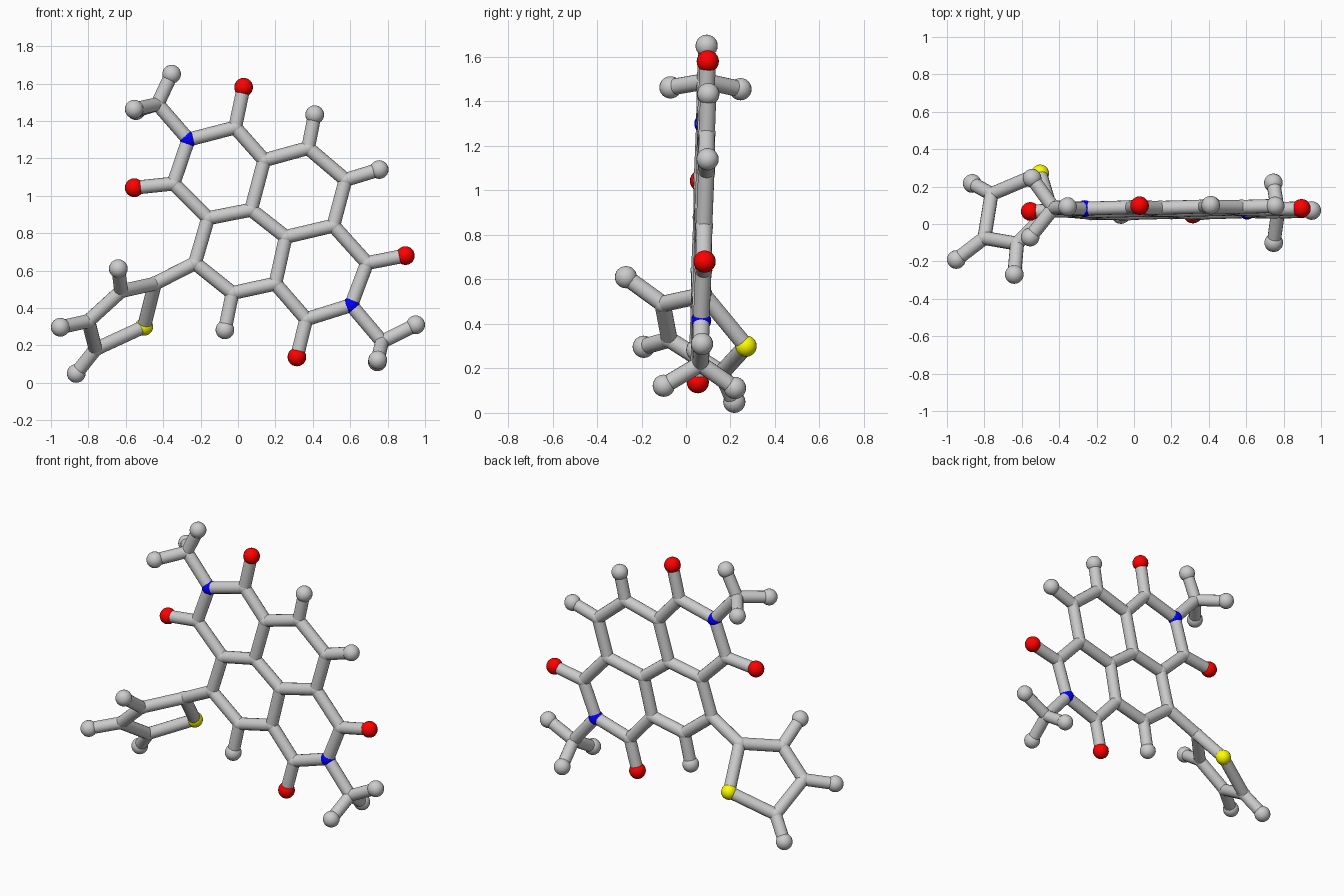
import bpy, bmesh
from mathutils import Vector, Matrix

if "Cube" in bpy.data.objects:
    bpy.data.objects.remove(bpy.data.objects["Cube"])

BOND_R = 0.037


def sheet(x, z):
    """Point on the slightly tilted plane of the fused rings."""
    return Vector((x, 0.042 + 0.035 * z + 0.02 * x, z))


# Flat fused-ring core, given as (x, z)
core = {
    "carbon": [(-.015, 1.365), (.14, 1.19), (.375, 1.255), (.575, 1.085), (.51, .84),
               (.255, .78), (.07, .925), (-.16, .88), (-.345, 1.065), (-.23, .64),
               (-.03, .48), (.20, .53), (.365, .34), (.69, .64),
               (-.43, 1.49), (.77, .22)],
    "nitrogen": [(-.265, 1.30), (.605, .415)],
    "oxygen": [(.03, 1.58), (-.555, 1.043), (.315, .138), (.895, .68)],
    "hydrogen": [(.41, 1.433), (.755, 1.14), (-.07, .283), (-.355, 1.65), (.95, .31)],
    "sulfur": [],
}
atoms = {kind: [sheet(*p) for p in pts] for kind, pts in core.items()}

# Twisted five-sided ring and the out-of-plane methyl ends, as (x, y, z)
atoms["carbon"] += [Vector(p) for p in (
    (-.445, .08, .53), (-.625, -.105, .49), (-.80, -.075, .33), (-.762, .16, .18))]
atoms["sulfur"] += [Vector((-.502, .27, .30))]
atoms["hydrogen"] += [Vector(p) for p in (
    (-.64, -.27, .61), (-.95, -.19, .297), (-.865, .217, .05),
    (-.555, -.07, 1.463), (-.545, .245, 1.455),
    (.747, -.10, .122), (.745, .22, .112))]

# Ball radius and colour per kind; grey balls have no material
style = {
    "carbon": (.040, None),
    "hydrogen": (.05, None),
    "oxygen": (.05, (1, .0, .0, 1)),
    "nitrogen": (.045, (.0, .0, 1, 1)),
    "sulfur": (.048, (1, 1, .0, 1)),
}


def finish(name, bm, colour=None):
    mesh = bpy.data.meshes.new(name)
    bm.to_mesh(mesh)
    bm.free()
    obj = bpy.data.objects.new(name, mesh)
    bpy.context.collection.objects.link(obj)
    if colour:
        mat = bpy.data.materials.new(name + "_colour")
        mat.diffuse_color = colour
        mat.use_nodes = True
        mat.node_tree.nodes["Principled BSDF"].inputs["Base Color"].default_value = mat.diffuse_color
        mesh.materials.append(mat)
    bpy.ops.object.select_all(action='DESELECT')
    obj.select_set(True)
    bpy.context.view_layer.objects.active = obj
    bpy.ops.object.shade_smooth_by_angle()


# Balls, one object per kind
for kind, (radius, colour) in style.items():
    bm = bmesh.new()
    for p in atoms[kind]:
        bmesh.ops.create_uvsphere(bm, u_segments=20, v_segments=12, radius=radius,
                                  matrix=Matrix.Translation(p))
    finish(kind + "_balls", bm, colour)

# Rods join every pair of balls that sit within bonding distance
everything = [(kind, p) for kind, pts in atoms.items() for p in pts]
bm = bmesh.new()
for i, (ka, a) in enumerate(everything):
    for kb, b in everything[i + 1:]:
        hydrogens = (ka, kb).count("hydrogen")
        d = b - a
        if hydrogens == 2 or d.length > (.26 if hydrogens else .345):
            continue
        turn = d.to_track_quat('Z', 'Y').to_matrix().to_4x4()
        bmesh.ops.create_cone(bm, cap_ends=True, segments=16, radius1=BOND_R,
                              radius2=BOND_R, depth=d.length,
                              matrix=Matrix.Translation((a + b) / 2) @ turn)
finish("bond_rods", bm)
